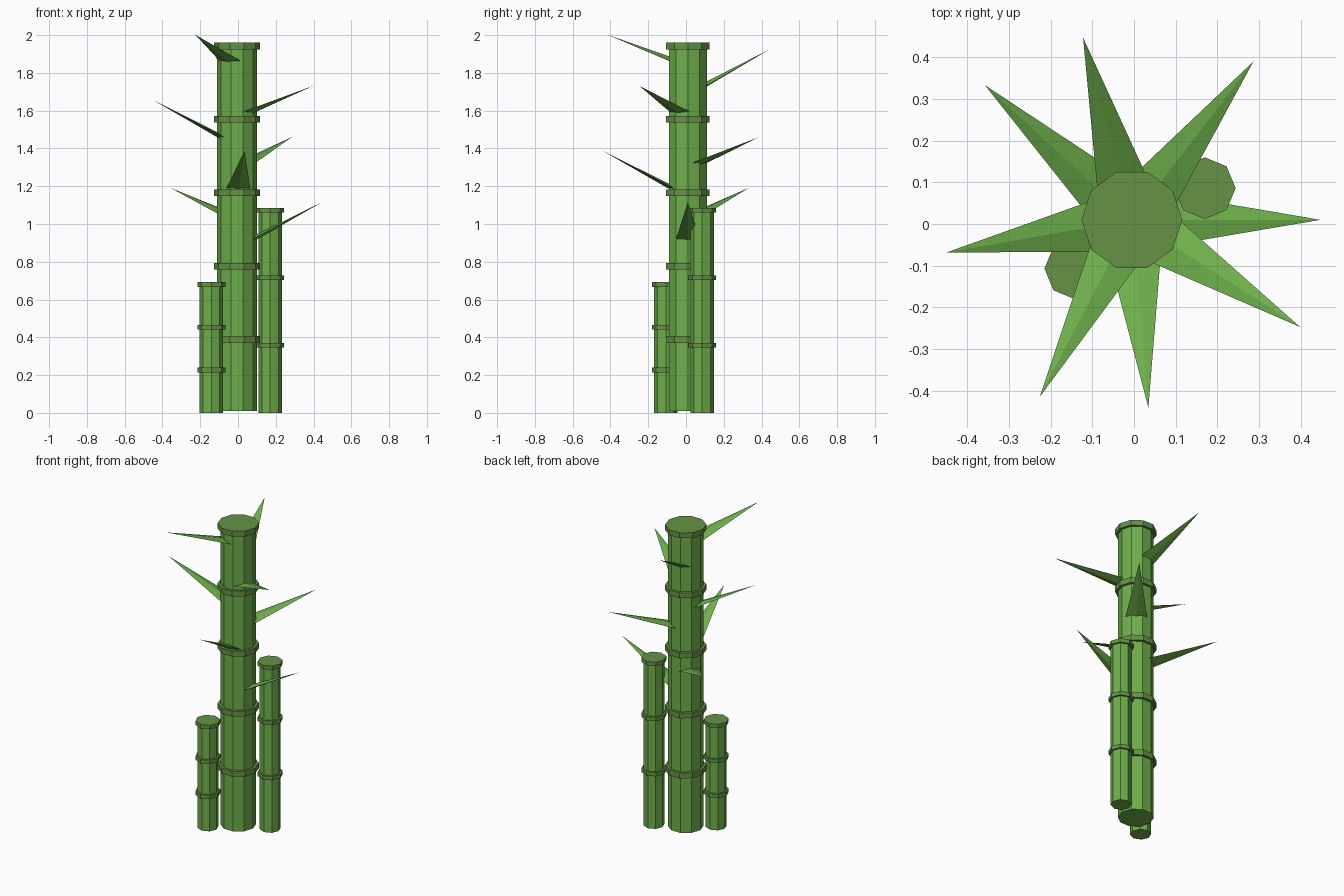
import bpy, bmesh, math
from mathutils import Matrix, Vector

if "Cube" in bpy.data.objects:
    bpy.data.objects.remove(bpy.data.objects["Cube"], do_unlink=True)


def make_material(name, rgb):
    mat = bpy.data.materials.new(name)
    mat.use_nodes = True
    mat.diffuse_color = (*rgb, 1)
    mat.node_tree.nodes["Principled BSDF"].inputs["Base Color"].default_value = (*rgb, 1)
    return mat


fresh_green = make_material("fresh green", (0.155, 0.43, 0.07))
node_green = make_material("dark node green", (0.13, 0.29, 0.06))


def cone_object(name, mat, sides, r1, r2, depth, matrix):
    """Flat-shaded cone or prism, with its transform baked into the mesh."""
    bm = bmesh.new()
    bmesh.ops.create_cone(bm, cap_ends=True, segments=sides, radius1=r1,
                          radius2=r2, depth=depth, matrix=matrix)
    bmesh.ops.remove_doubles(bm, verts=bm.verts, dist=1e-5)
    bmesh.ops.recalc_face_normals(bm, faces=bm.faces)
    mesh = bpy.data.meshes.new(name)
    bm.to_mesh(mesh)
    bm.free()
    mesh.materials.append(mat)
    obj = bpy.data.objects.new(name, mesh)
    bpy.context.collection.objects.link(obj)
    return obj


def prism(name, mat, sides, radius, x, y, bottom, top):
    # One corner always points toward the back (+y)
    matrix = Matrix.Translation((x, y, (bottom + top) / 2)) @ Matrix.Rotation(math.pi / 2, 4, "Z")
    return cone_object(name, mat, sides, radius, radius, top - bottom, matrix)


def culm(name, x, y, sides, radius, ring_radius, ring_height, bottom, top, nodes):
    """Bamboo stem with evenly spaced rings, the last one capping the top."""
    prism(name, fresh_green, sides, radius, x, y, bottom, top - ring_height / 4)
    first = ring_height / 2
    step = (top - first) / nodes
    for i in range(1, nodes + 1):
        z = step * i
        prism(f"{name}_ring_{i}", node_green, sides, ring_radius, x, y,
              z - first, z + first)


# Stems
CX, CY = -0.005, 0.01
culm("main_culm", CX, CY, 10, 0.105, 0.121, 0.035, 0.01, 1.96, 5)
culm("tall_side_culm", 0.17, 0.086, 8, 0.062, 0.074, 0.025, 0.0, 1.085, 3)
culm("short_side_culm", -0.141, -0.107, 8, 0.062, 0.074, 0.025, 0.0, 0.692, 3)

# Spiky leaves spiralling up the main stem, alternating steep and shallow
LENGTH = 0.42
for i in range(8):
    turn = math.radians(137.5 * i)
    rise = math.radians(28 if i % 2 == 0 else 19)
    base = Vector((CX + 0.082 * math.cos(turn), CY + 0.082 * math.sin(turn), 0.92 + 0.135 * i))
    matrix = (Matrix.Translation(base)
              @ Matrix.Rotation(turn, 4, "Z")
              @ Matrix.Rotation(math.pi / 2 - rise, 4, "Y")
              @ Matrix.Diagonal((0.2, 1, 1, 1))
              @ Matrix.Translation((0, 0, LENGTH / 2)))
    cone_object(f"leaf_{i + 1}", fresh_green, 4, 0.063, 0, LENGTH, matrix)
